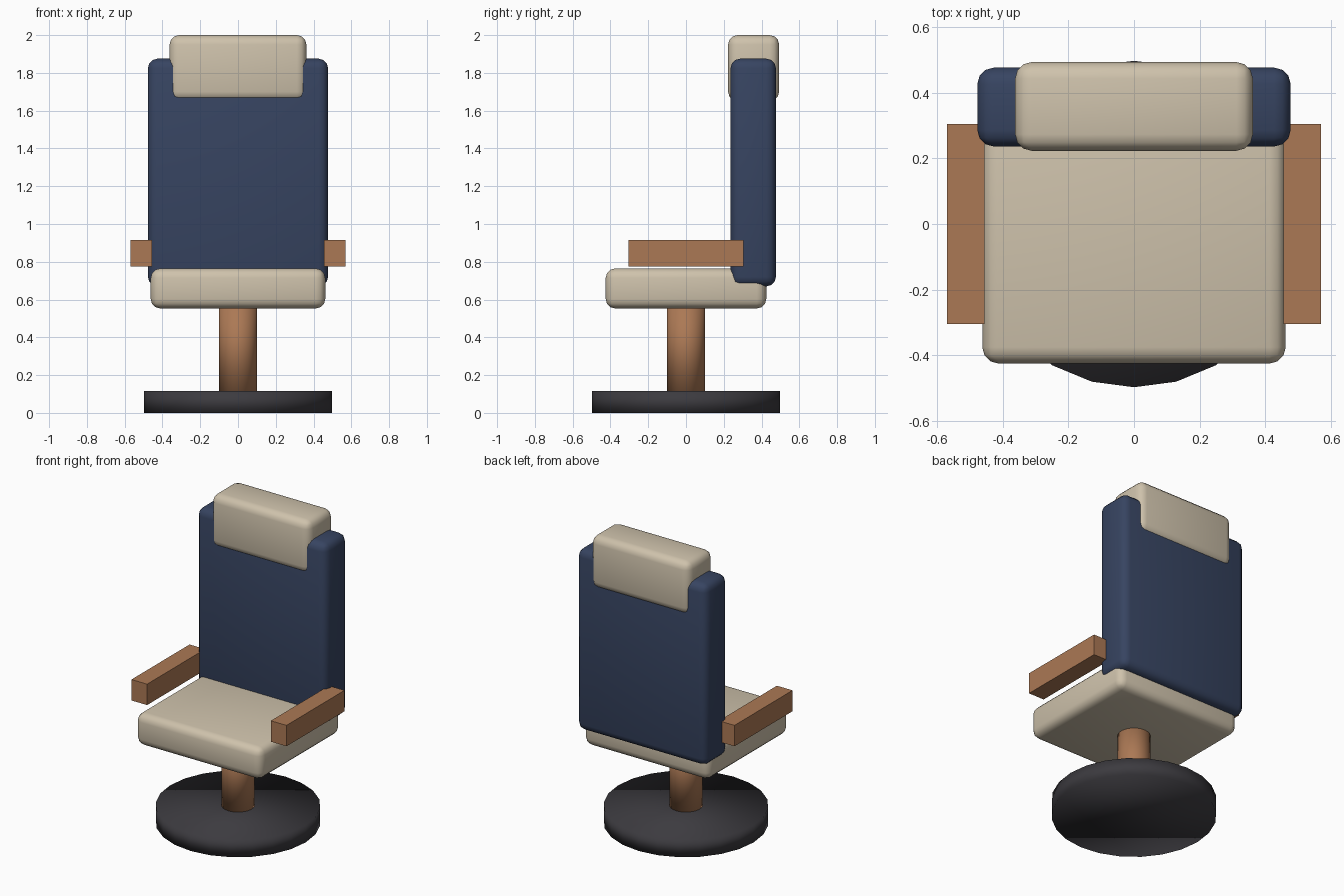
import bpy
import math

default = bpy.data.objects.get("Cube")
if default:
    bpy.data.objects.remove(default, do_unlink=True)


def material(name, rgb):
    mat = bpy.data.materials.new(name)
    mat.use_nodes = True
    colour = (*rgb, 1.0)
    mat.diffuse_color = colour
    mat.node_tree.nodes["Principled BSDF"].inputs["Base Color"].default_value = colour
    return mat


cream = material("cream_fabric", (0.62, 0.54, 0.41))
navy = material("navy_fabric", (0.038, 0.058, 0.12))
wood = material("warm_wood", (0.41, 0.19, 0.09))
charcoal = material("charcoal", (0.045, 0.043, 0.05))


def box(name, low, high, mat, bevel=0.0):
    """Box between two corners, optionally padded with rounded edges."""
    centre = [(a + b) / 2 for a, b in zip(low, high)]
    bpy.ops.mesh.primitive_cube_add(size=1, location=centre)
    obj = bpy.context.object
    obj.name = name
    obj.scale = [b - a for a, b in zip(low, high)]
    bpy.ops.object.transform_apply(location=False, rotation=False, scale=True)
    obj.data.materials.append(mat)
    if bevel:
        mod = obj.modifiers.new("rounded_edges", 'BEVEL')
        mod.width = bevel
        mod.segments = 3
        bpy.ops.object.shade_smooth()
    return obj


def disc(name, radius, bottom, top, mat):
    """Upright cylinder between two heights."""
    bpy.ops.mesh.primitive_cylinder_add(
        vertices=24, radius=radius, depth=top - bottom,
        location=(0, 0, (bottom + top) / 2))
    obj = bpy.context.object
    obj.name = name
    obj.data.materials.append(mat)
    bpy.ops.object.shade_smooth()
    return obj


# Pedestal
disc("base_plate", 0.497, 0.0, 0.115, charcoal)
disc("support_column", 0.1, 0.1, 0.6, wood)

# Cushions
box("seat_cushion", (-0.462, -0.425, 0.553), (0.462, 0.425, 0.765), cream, 0.05)
box("backrest", (-0.477, 0.236, 0.67), (0.477, 0.476, 1.875), navy, 0.05)
box("headrest", (-0.362, 0.223, 1.65), (0.362, 0.493, 2.0), cream, 0.05)

# Armrests, mirrored left and right
for side, sign in (("left", 1), ("right", -1)):
    xs = sorted((sign * 0.455, sign * 0.57))
    box(side + "_armrest", (xs[0], -0.305, 0.775), (xs[1], 0.305, 0.914), wood)
